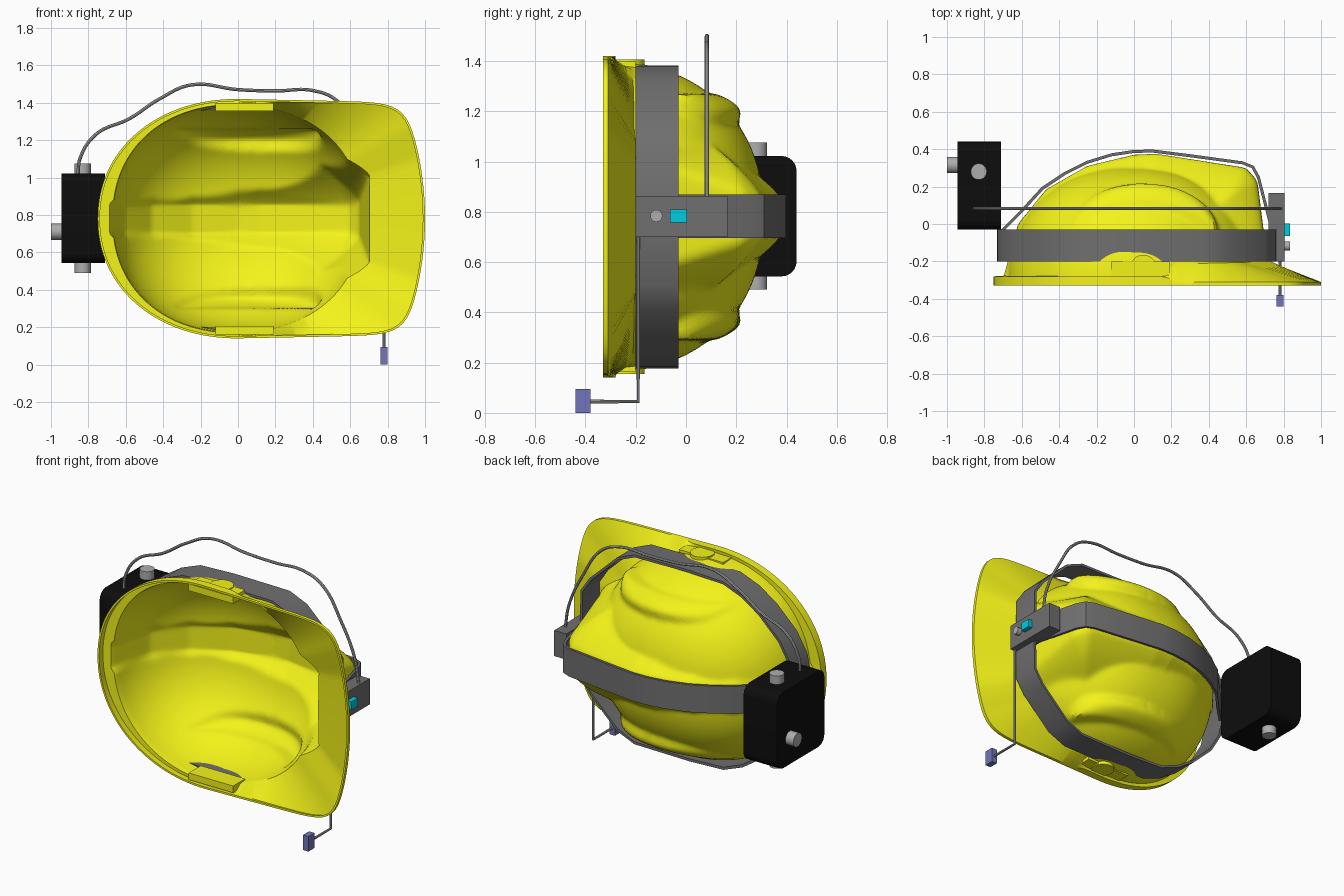
import bpy, bmesh
from math import sin, cos, pi, atan2, radians, hypot

if "Cube" in bpy.data.objects:
    bpy.data.objects.remove(bpy.data.objects["Cube"])

ZC = 0.78  # the helmet lies on its side, its mid-plane is at this height


def mat(name, r, g, b):
    m = bpy.data.materials.new(name)
    m.diffuse_color = (r, g, b, 1)
    m.use_nodes = True
    m.node_tree.nodes["Principled BSDF"].inputs["Base Color"].default_value = m.diffuse_color
    return m


YELLOW = mat("yellow", 0.9, 0.9, 0.01)
GREY = mat("dark_grey", 0.16, 0.16, 0.16)
BLACK = mat("black", 0.004, 0.004, 0.004)
STEEL = mat("steel", 0.42, 0.42, 0.42)
CYAN = mat("cyan", 0.0, 0.6, 0.75)
BLUE = mat("blue", 0.17, 0.18, 0.5)


def finish(ob, m, smooth=True):
    ob.data.materials.clear()
    ob.data.materials.append(m)
    bpy.ops.object.select_all(action='DESELECT')
    ob.select_set(True)
    bpy.context.view_layer.objects.active = ob
    for mod in list(ob.modifiers):
        bpy.ops.object.modifier_apply(modifier=mod.name)
    if smooth:
        bpy.ops.object.shade_smooth_by_angle(angle=radians(35))
    return ob


def mesh_object(name, verts, faces):
    me = bpy.data.meshes.new(name)
    me.from_pydata(verts, [], faces)
    ob = bpy.data.objects.new(name, me)
    bpy.context.collection.objects.link(ob)
    return ob


def solidify(ob, t, offset):
    s = ob.modifiers.new("thickness", 'SOLIDIFY')
    s.thickness, s.offset = t, offset


def box(name, lo, hi, m):
    bpy.ops.mesh.primitive_cube_add(size=1, location=[(a + b) / 2 for a, b in zip(lo, hi)])
    ob = bpy.context.object
    ob.name = name
    for v in ob.data.vertices:
        v.co = [c * (b - a) for c, a, b in zip(v.co, lo, hi)]
    return finish(ob, m, False)


def cylinder(name, loc, r, depth, axis, m):
    rot = {'x': (0, pi / 2, 0), 'y': (pi / 2, 0, 0), 'z': (0, 0, 0)}[axis]
    bpy.ops.mesh.primitive_cylinder_add(vertices=32, radius=r, depth=depth, location=loc, rotation=rot)
    ob = bpy.context.object
    ob.name = name
    return finish(ob, m)


def tube(name, pts, r, m, kind):
    cu = bpy.data.curves.new(name, 'CURVE')
    cu.dimensions = '3D'
    cu.bevel_depth, cu.bevel_resolution, cu.use_fill_caps = r, 2, True
    sp = cu.splines.new(kind)
    if kind == 'BEZIER':
        sp.bezier_points.add(len(pts) - 1)
        for p, co in zip(sp.bezier_points, pts):
            p.co = co
            p.handle_left_type = p.handle_right_type = 'AUTO'
    else:
        sp.points.add(len(pts) - 1)
        for p, co in zip(sp.points, pts):
            p.co = (*co, 1)
    ob = bpy.data.objects.new(name, cu)
    bpy.context.collection.objects.link(ob)
    bpy.ops.object.select_all(action='DESELECT')
    ob.select_set(True)
    bpy.context.view_layer.objects.active = ob
    bpy.ops.object.convert(target='MESH')
    return finish(bpy.context.object, m)


# Helmet shape: domed body, tapered central ridge and two arched side ribs
PROFILE = [(-0.71, -0.33), (-0.62, 0), (-0.47, 0.185), (-0.25, 0.31), (0, 0.37),
           (0.12, 0.375), (0.6, 0.3), (0.66, 0.23), (0.73, -0.33)]


def in_helmet(x, y, v):
    v = abs(v)
    if (abs(x) / 0.68) ** 2.2 + (v / 0.62) ** 2.2 + (abs(y + 0.33) / 0.64) ** 2.2 < 1:
        return True
    if 0.33 < v < 0.49 and y > -0.1:
        edge = 1 - ((v - 0.41) / 0.08) ** 2
        if ((x - 0.05) / 0.40) ** 2 + ((y + 0.05) / (0.17 + 0.1 * edge)) ** 2 < 1:
            return True
    flat = 0.08 + max(0, x) * max(0, 0.3 - y) * 0.45
    d = max(0, v - flat)
    slope = 0.8 * d + 3 * d * d
    for (x0, y0), (x1, y1) in zip(PROFILE, PROFILE[1:]):
        dx, dy = x1 - x0, y1 - y0
        if ((y - y0) * dx - (x - x0) * dy) / hypot(dx, dy) + slope > 0:
            return False
    return True


def in_outline(x, v):
    if x < 0:
        return (-x / 0.75) ** 2.1 + (abs(v) / 0.64) ** 2.1 < 1
    return (x / (1 - 0.3 * v * v)) ** 12 + (abs(v) / (0.64 - 0.02 * x)) ** 12 < 1


def cast(test, r):
    # first crossing found walking inwards along a ray
    while r > 0.05 and not test(r):
        r -= 0.012
    lo, hi = r, r + 0.012
    for _ in range(8):
        mid = (lo + hi) / 2
        lo, hi = (mid, hi) if test(mid) else (lo, mid)
    return lo


N, ROWS = 200, 60
cols = []
for i in range(N):
    a = 2 * pi * i / N
    c, s = cos(a), sin(a)
    ro = cast(lambda r: in_outline(r * c, r * s), 1.2)
    f = min(1, max(0, (ro * c - 0.15) / 0.1))     # 0 on the rim, 1 on the brim
    y_in, y_top = -0.28 + 0.07 * f, -0.28 - 0.03 * f
    col = [(ro * c, -0.33, ro * s), (ro * c, y_top, ro * s)]
    e0 = atan2(y_in + 0.33, 0.65)
    for j in range(ROWS + 1):
        e = e0 + (pi / 2 - e0) * j / ROWS
        ce, se = cos(e), sin(e)
        r = cast(lambda r: in_helmet(r * ce * c, -0.33 + r * se, r * ce * s), 0.92)
        col.append((r * ce * c, -0.33 + r * se, r * ce * s))
    cols.append(col)
H = ROWS + 3
verts = [(x, y, v + ZC) for col in cols for x, y, v in col]
faces = [(i * H + j, i * H + j + 1, (i + 1) % N * H + j + 1, (i + 1) % N * H + j)
         for i in range(N) for j in range(H - 1)]
helmet = mesh_object("helmet_shell", verts, faces)
bm = bmesh.new()
bm.from_mesh(helmet.data)
bmesh.ops.remove_doubles(bm, verts=bm.verts, dist=0.0005)
# soften the dome only, keeping rim and brim edges
soft = [v for v in bm.verts if v.co.y > -0.15]
for _ in range(2):
    bmesh.ops.smooth_vert(bm, verts=soft, factor=0.5, use_axis_x=True, use_axis_y=True, use_axis_z=True)
bm.to_mesh(helmet.data)
bm.free()
solidify(helmet, 0.012, -1)
finish(helmet, YELLOW)

# Accessory slots on both sides of the rim
for side, tag in ((1, "upper"), (-1, "lower")):
    z0, z1 = sorted((ZC + side * 0.575, ZC + side * 0.618))
    box(tag + "_slot", (-0.12, -0.32, z0), (0.19, -0.2, z1), YELLOW)
    cylinder(tag + "_slot_boss", (0.05, -0.235, ZC + side * 0.61), 0.07, 0.03, 'z', YELLOW)

# Strap around the helmet
half = [(0.755, 0.0), (0.75, 0.27), (0.69, 0.36), (0.5, 0.54), (0.38, 0.59), (0, 0.595), (-0.24, 0.585),
        (-0.37, 0.535), (-0.49, 0.455), (-0.63, 0.32), (-0.7, 0.2), (-0.722, 0.1), (-0.725, 0)]
loop = half + [(x, -v) for x, v in half[-2:0:-1]]
n = len(loop)
band = mesh_object("side_strap", [(x, y, v + ZC) for y in (-0.2, -0.03) for x, v in loop],
                   [(i, (i + 1) % n, n + (i + 1) % n, n + i) for i in range(n)])
solidify(band, 0.016, 0)
finish(band, GREY)

# Strap over the ridge
arc = [(-0.71, -0.04), (-0.6, 0.07), (-0.49, 0.19), (-0.37, 0.27), (-0.25, 0.33), (-0.12, 0.37),
       (0, 0.388), (0.1, 0.39), (0.3, 0.365), (0.58, 0.327), (0.635, 0.305), (0.665, 0.25), (0.74, -0.04)]
n = len(arc)
top = mesh_object("ridge_strap", [(x, y, z) for z in (0.695, 0.868) for x, y in arc],
                  [(i, i + 1, n + i + 1, n + i) for i in range(n - 1)])
solidify(top, 0.016, 0)
finish(top, GREY)

# Control unit on the front with its button and knob
box("control_unit", (0.72, -0.2, 0.7), (0.805, 0.165, 0.862), GREY)
box("control_button", (0.8, -0.063, 0.758), (0.835, 0.004, 0.81), CYAN)
cylinder("control_knob", (0.817, -0.118, 0.784), 0.024, 0.036, 'x', STEEL)

# Microphone on a bent rod
tube("microphone_rod", [(0.78, -0.19, 0.71), (0.78, -0.19, 0.045), (0.78, -0.385, 0.045)], 0.008, STEEL, 'POLY')
box("microphone", (0.762, -0.44, 0.0), (0.8, -0.38, 0.095), BLUE)

# Battery pack, rounded along x
pack = box("battery_pack", (-0.945, -0.03, 0.543), (-0.71, 0.44, 1.022), BLACK)
bm = bmesh.new()
bm.from_mesh(pack.data)
edges = [e for e in bm.edges if abs(e.verts[0].co.x - e.verts[1].co.x) > 0.1]
bmesh.ops.bevel(bm, geom=edges, offset=0.06, segments=6, profile=0.5, affect='EDGES')
bm.to_mesh(pack.data)
bm.free()
finish(pack, BLACK)
cylinder("pack_top_knob", (-0.83, 0.28, 1.045), 0.043, 0.06, 'z', STEEL)
cylinder("pack_bottom_knob", (-0.83, 0.28, 0.52), 0.043, 0.06, 'z', STEEL)
cylinder("pack_side_knob", (-0.97, 0.315, 0.71), 0.043, 0.06, 'x', STEEL)

# Cable from the pack to the control unit
path = [(-0.855, 1.01), (-0.845, 1.1), (-0.76, 1.23), (-0.58, 1.315), (-0.42, 1.42), (-0.25, 1.495), (0, 1.47),
        (0.2, 1.463), (0.4, 1.465), (0.53, 1.41), (0.66, 1.22), (0.76, 1.0), (0.785, 0.855)]
tube("cable", [(x, 0.083, z) for x, z in path], 0.009, STEEL, 'BEZIER')
